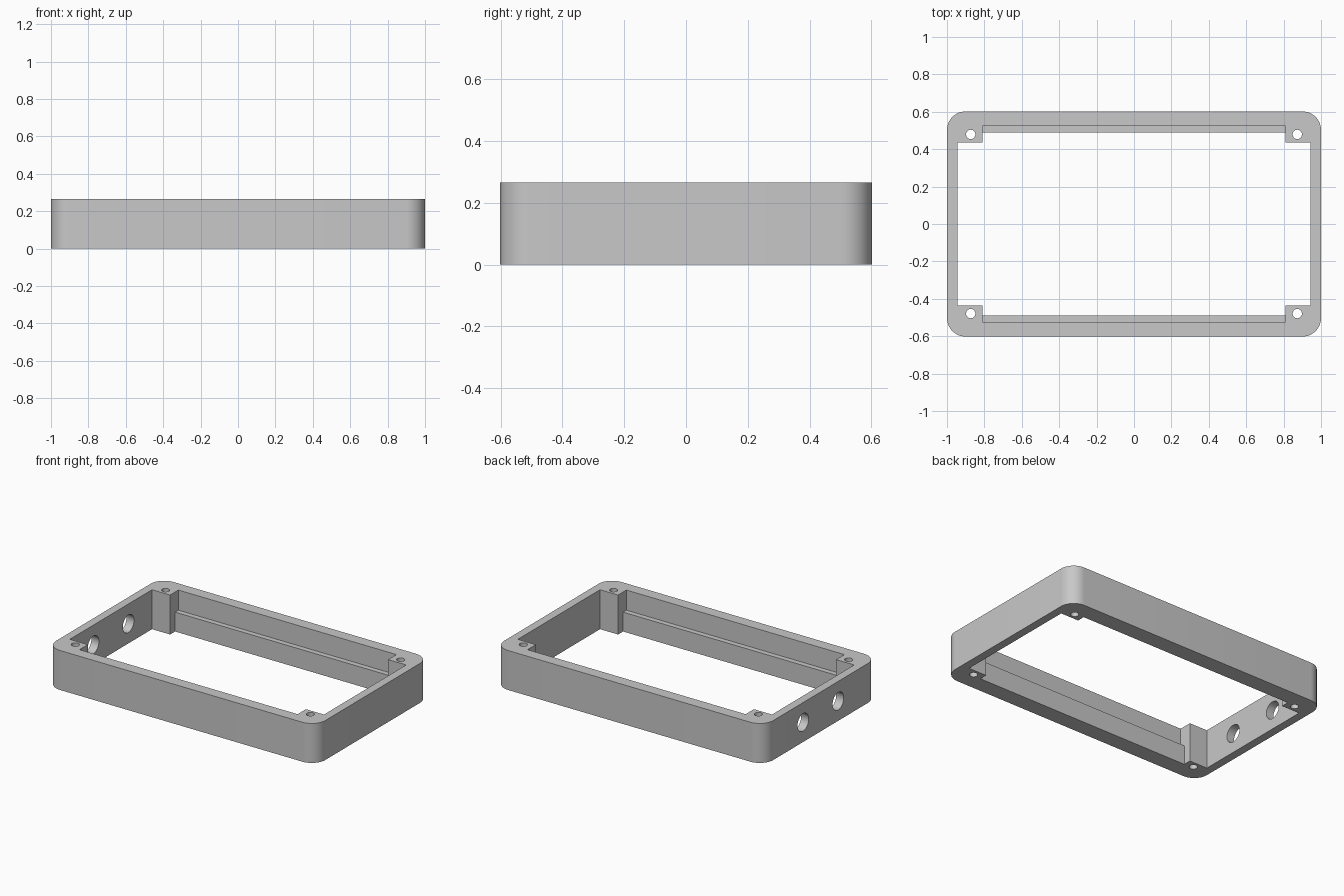
import bpy
import bmesh
from math import radians
from mathutils import Matrix

default = bpy.data.objects.get("Cube")
if default:
    bpy.data.objects.remove(default, do_unlink=True)

HEIGHT = 0.265
LEDGE_Z = 0.13

grey = bpy.data.materials.new("plain grey")
grey.use_nodes = True
grey.diffuse_color = (0.58, 0.58, 0.58, 1)
grey.node_tree.nodes["Principled BSDF"].inputs["Base Color"].default_value = grey.diffuse_color


def new_object(name, bm):
    mesh = bpy.data.meshes.new(name)
    bm.to_mesh(mesh)
    bm.free()
    mesh.materials.append(grey)
    obj = bpy.data.objects.new(name, mesh)
    bpy.context.collection.objects.link(obj)
    return obj


def box(name, half_x, half_y, z0, z1, corner=0):
    """Box centred on the z axis, with optional rounded vertical corners."""
    bm = bmesh.new()
    size = Matrix.Diagonal((2 * half_x, 2 * half_y, z1 - z0, 1))
    bmesh.ops.create_cube(bm, size=1, matrix=Matrix.Translation((0, 0, (z0 + z1) / 2)) @ size)
    if corner:
        upright = [e for e in bm.edges if abs(e.verts[0].co.z - e.verts[1].co.z) > 0.01]
        bmesh.ops.bevel(bm, geom=upright, offset=corner, segments=12, profile=0.5, affect='EDGES')
    return new_object(name, bm)


def cylinder(name, radius, depth, centre, turn=0):
    bm = bmesh.new()
    place = Matrix.Translation(centre) @ Matrix.Rotation(radians(turn), 4, 'Y')
    bmesh.ops.create_cone(bm, cap_ends=True, segments=32, radius1=radius, radius2=radius,
                          depth=depth, matrix=place)
    return new_object(name, bm)


# Rounded outer block
frame = box("enclosure_frame", 1, 0.602, 0, HEIGHT, corner=0.1)

# Central opening with corner posts, and a wider upper part that leaves the ledges
cutters = [
    box("opening_cutter", 0.944, 0.436, -0.1, 0.4),
    box("long_wall_cutter", 0.81, 0.489, -0.1, 0.4),
    box("ledge_cutter", 0.81, 0.524, LEDGE_Z, 0.4),
]

# Screw holes through the corner posts
for sx in (-1, 1):
    for sy in (-1, 1):
        cutters.append(cylinder("screw_hole_cutter", 0.025, 1, (sx * 0.873, sy * 0.479, 0.1)))

# Two round ports through one short wall
for sy in (-1, 1):
    cutters.append(cylinder("port_cutter", 0.059, 0.3, (-1, sy * 0.186, HEIGHT / 2), turn=90))

# Cut everything out of the block, then drop the cutters
bpy.ops.object.select_all(action='DESELECT')
frame.select_set(True)
bpy.context.view_layer.objects.active = frame
for cutter in cutters:
    cutter.hide_render = True
    cut = frame.modifiers.new("cut", 'BOOLEAN')
    cut.operation = 'DIFFERENCE'
    cut.solver = 'EXACT'
    cut.object = cutter
    bpy.ops.object.modifier_apply(modifier=cut.name)
    bpy.data.objects.remove(cutter, do_unlink=True)

bpy.ops.object.shade_smooth_by_angle(angle=radians(30))
